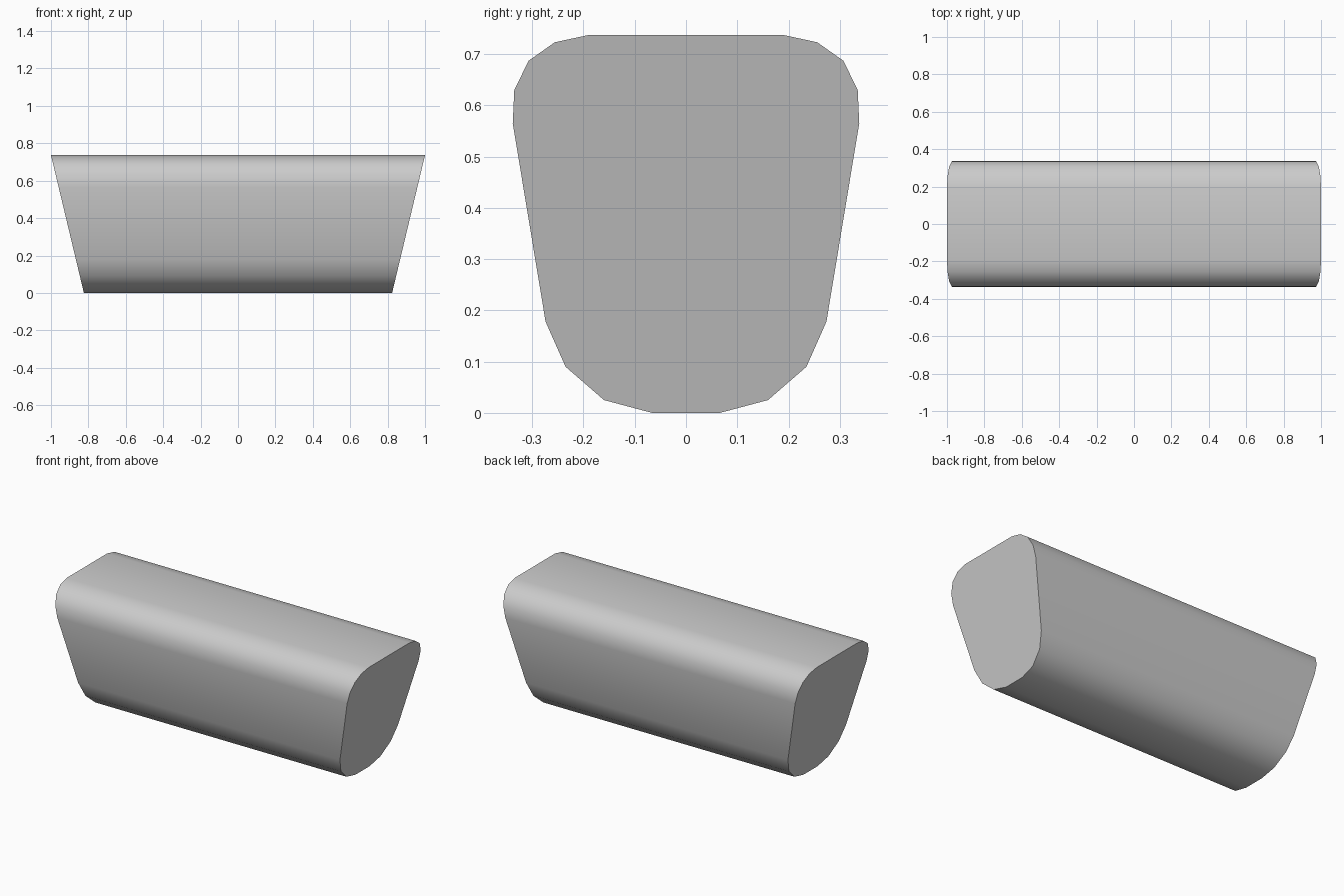
import bpy, bmesh, math

if "Cube" in bpy.data.objects:
    bpy.data.objects.remove(bpy.data.objects["Cube"])

# Right half of the cross-section (y, z), bottom to top
HALF = [(0.066, 0.0), (0.16, 0.025), (0.235, 0.09), (0.274, 0.178),
        (0.338, 0.565), (0.335, 0.63), (0.307, 0.687), (0.256, 0.723), (0.191, 0.737)]
HEIGHT = 0.737
profile = HALF + [(-y, z) for y, z in reversed(HALF)]


def half_length(z):
    # The end faces lean outwards towards the top
    return 0.824 + (1.0 - 0.824) * z / HEIGHT


# Rounded bar with slanted flat ends
bm = bmesh.new()
left, right = [[bm.verts.new((s * half_length(z), y, z)) for y, z in profile] for s in (-1, 1)]
n = len(profile)
for i in range(n):
    j = (i + 1) % n
    bm.faces.new((left[i], left[j], right[j], right[i]))
bm.faces.new(left)
bm.faces.new(right)
bmesh.ops.recalc_face_normals(bm, faces=bm.faces)

mesh = bpy.data.meshes.new("tapered_bar")
bm.to_mesh(mesh)
bm.free()
bar = bpy.data.objects.new("tapered_bar", mesh)
bpy.context.collection.objects.link(bar)

# Smooth sides, crisp end faces
bpy.context.view_layer.objects.active = bar
bar.select_set(True)
bpy.ops.object.shade_smooth_by_angle(angle=math.radians(40))
